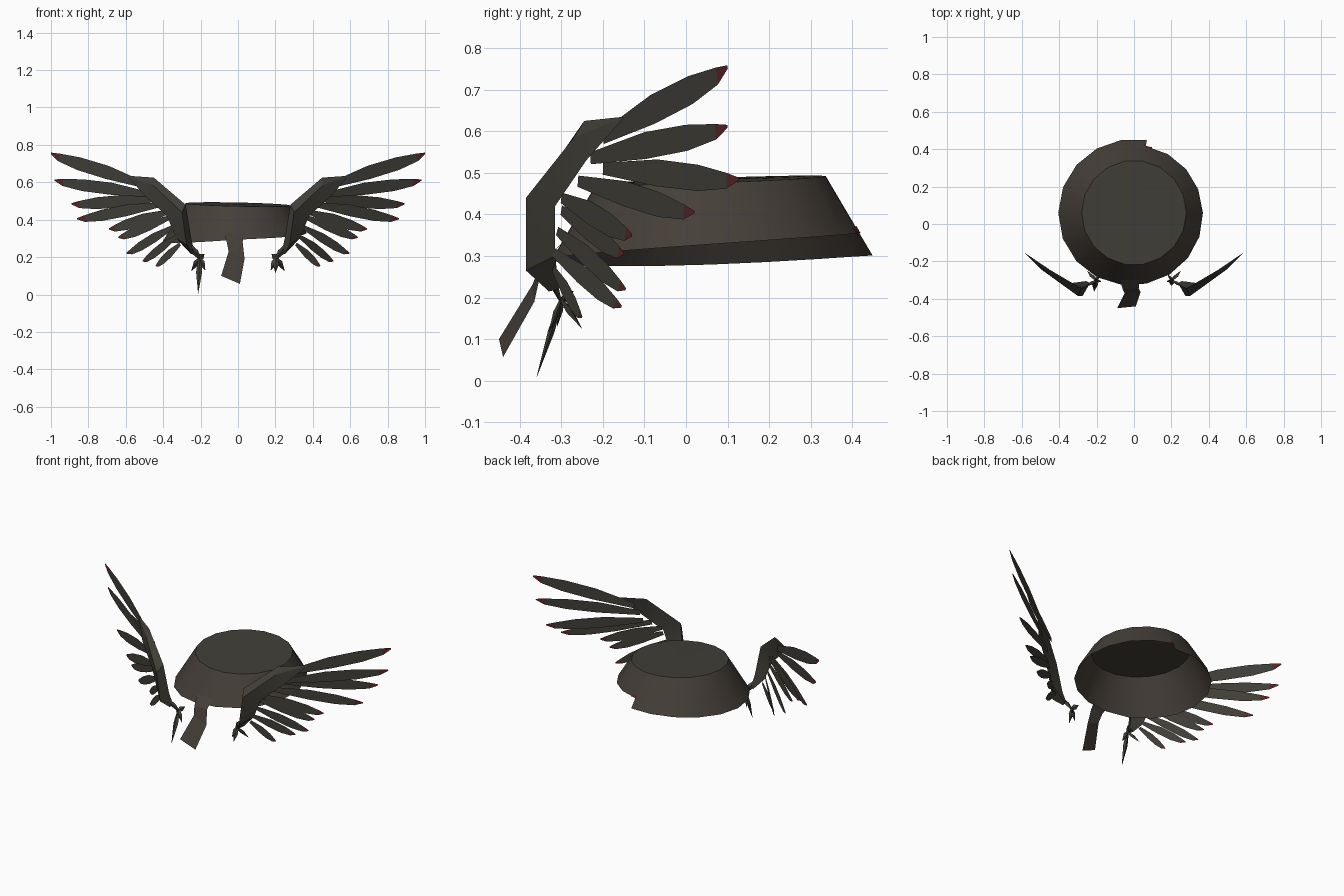
import bpy, bmesh, math
from mathutils import Vector

cube = bpy.data.objects.get("Cube")
if cube:
    bpy.data.objects.remove(cube, do_unlink=True)


def material(name, rgb):
    m = bpy.data.materials.new(name)
    m.use_nodes = True
    m.diffuse_color = (*rgb, 1)
    bsdf = m.node_tree.nodes["Principled BSDF"]
    bsdf.inputs["Base Color"].default_value = (*rgb, 1)
    bsdf.inputs["Roughness"].default_value = 0.9
    return m


CLOTH = material("brown cloth", (0.060, 0.049, 0.040))
PLUME = material("charcoal feather", (0.053, 0.049, 0.039))
RED = material("dark red", (0.10, 0.018, 0.020))


def add_object(name, rows, mats, closed=False, cap_start=False, cap_end=False, tip_mat=0, smooth=None):
    """Skin a list of equally long point rows into a surface."""
    bm = bmesh.new()
    vs = [[bm.verts.new(p) for p in row] for row in rows]
    n = len(rows[0])
    for i in range(len(rows) - 1):
        for j in range(n if closed else n - 1):
            k = (j + 1) % n
            f = bm.faces.new((vs[i][j], vs[i][k], vs[i + 1][k], vs[i + 1][j]))
            if i == len(rows) - 2:
                f.material_index = tip_mat
    if cap_start:
        bm.faces.new(vs[0])
    if cap_end:
        bm.faces.new(vs[-1])
    bmesh.ops.remove_doubles(bm, verts=bm.verts, dist=0.0005)
    bmesh.ops.recalc_face_normals(bm, faces=bm.faces)
    me = bpy.data.meshes.new(name)
    bm.to_mesh(me)
    bm.free()
    for m in mats:
        me.materials.append(m)
    ob = bpy.data.objects.new(name, me)
    bpy.context.collection.objects.link(ob)
    if smooth:
        bpy.ops.object.select_all(action='DESELECT')
        ob.select_set(True)
        bpy.context.view_layer.objects.active = ob
        bpy.ops.object.shade_smooth_by_angle(angle=math.radians(smooth))
    return ob


# Headband: open-bottomed flared cap whose lower rim winds down to a step at the back
SEG = 18
CENTRE = Vector((0, 0.06, 0))
top, rim = [], []
for i in range(SEG + 1):
    t = i / SEG
    a = math.radians(80) - math.tau * t
    d = Vector((math.cos(a), math.sin(a), 0))
    z_top = 0.482 + 0.010 * d.y - 0.006 * d.x
    z_rim = 0.355 - 0.055 * t - 0.035 * math.sin(math.pi * t) ** 2
    z_rim -= 0.02 * math.sin(math.pi * t) * max(0, -d.x)
    r = 0.28 + (z_top - z_rim) * 0.6
    top.append(CENTRE + d * 0.28 + Vector((0, 0, z_top)))
    rim.append(CENTRE + d * r + Vector((0, 0, z_rim)))
add_object("headband_wall", [top, rim], [CLOTH], smooth=40)
add_object("headband_top", [top[:-1], [CENTRE + Vector((0, 0, 0.484))] * SEG], [PLUME], closed=True)

# Small red corner where the band overlaps at the back
c = rim[0]
add_object("overlap_corner", [[c + Vector((-0.01, 0.004, 0)), c + Vector((0.035, -0.006, 0))],
                              [c + Vector((-0.005, -0.006, 0.017)), c + Vector((0.03, -0.016, 0.012))]], [RED])

# Hanging cloth tail at the front
tail = [((-0.075, -0.30, 0.33), (0.03, -0.30, 0.33)),
        ((-0.06, -0.35, 0.28), (0.025, -0.345, 0.28)),
        ((-0.05, -0.37, 0.23), (0.035, -0.365, 0.19)),
        ((-0.09, -0.45, 0.10), (0.01, -0.44, 0.057))]
add_object("cloth_tail", tail, [CLOTH])

# Wing arm: sections of inner edge, front ridge and outer edge
ARM = [((0.235, -0.315, 0.235), (0.245, -0.33, 0.215), (0.255, -0.305, 0.22)),
       ((0.25, -0.33, 0.30), (0.275, -0.385, 0.265), (0.33, -0.315, 0.30)),
       ((0.28, -0.345, 0.48), (0.30, -0.385, 0.44), (0.38, -0.315, 0.42)),
       ((0.45, -0.245, 0.625), (0.455, -0.27, 0.585), (0.50, -0.24, 0.53)),
       ((0.59, -0.15, 0.635), (0.59, -0.15, 0.634), (0.59, -0.15, 0.632))]

# Feathers: root, tip and half width, from top to bottom
FEATHERS = [((0.50, -0.20, 0.585), (1.00, 0.10, 0.755), 0.040),
            ((0.48, -0.23, 0.535), (0.98, 0.10, 0.612), 0.036),
            ((0.44, -0.20, 0.510), (0.89, 0.127, 0.485), 0.036),
            ((0.42, -0.26, 0.480), (0.86, 0.02, 0.405), 0.034),
            ((0.38, -0.30, 0.440), (0.69, -0.13, 0.350), 0.032),
            ((0.37, -0.30, 0.410), (0.64, -0.15, 0.305), 0.030),
            ((0.35, -0.31, 0.360), (0.595, -0.145, 0.220), 0.028),
            ((0.33, -0.32, 0.310), (0.51, -0.155, 0.178), 0.026),
            ((0.31, -0.32, 0.270), (0.44, -0.25, 0.152), 0.022)]

# Feather outline: position along the shaft, upper and lower offset
OUTLINE = [(0, 0.4, -0.4), (0.4, 0.9, -0.9), (0.7, 0.75, -1.0), (0.91, 0.35, -0.7), (1, 0.1, -0.1)]


def feather(name, root, tip, half, side):
    root, tip = Vector(root), Vector(tip)
    d = tip - root
    normal = Vector((d.y, -d.x, 0)).normalized()
    up = normal.cross(d).normalized()
    if up.z < 0:
        up = -up
    rows = []
    for u, hi, lo in OUTLINE:
        p = root + d * u
        row = [p + up * half * hi, p + up * half * lo]
        rows.append([Vector((q.x * side, q.y, q.z)) for q in row])
    add_object(name, rows, [PLUME, RED], tip_mat=1)


def spike(name, start, end, r, side):
    """Flattened pointed toe, widest a third of the way along."""
    start, end = Vector(start), Vector(end)
    d = (end - start).normalized()
    a = d.cross(Vector((0, 1, 0))).normalized()
    b = d.cross(a)
    rows = []
    for u, s in ((0, 0.5), (0.4, 1), (1, 0.03)):
        p = start.lerp(end, u)
        ring = [p + a * r * s, p + b * r * s * 0.5, p - a * r * s, p - b * r * s * 0.5]
        rows.append([Vector((q.x * side, q.y, q.z)) for q in ring])
    add_object(name, rows, [PLUME], closed=True, cap_start=True)


PALM = (0.205, -0.30, 0.195)
for label, side in (("left", 1), ("right", -1)):
    arm = [[(x * side, y, z) for x, y, z in row] for row in ARM]
    add_object(label + "_wing_arm", arm, [PLUME], closed=True, cap_start=True, smooth=25)
    for i, (root, tip, half) in enumerate(FEATHERS):
        feather(f"{label}_feather_{i + 1}", root, tip, half, side)
    # Clawed hand
    spike(label + "_wrist", (0.255, -0.33, 0.26), (0.19, -0.295, 0.175), 0.018, side)
    long_toe = (0.20, -0.33, 0.115) if side > 0 else (0.213, -0.36, 0.006)
    for j, end in enumerate((long_toe, (0.25, -0.25, 0.125), (0.175, -0.31, 0.13), (0.18, -0.27, 0.215))):
        spike(f"{label}_claw_{j + 1}", PALM, end, 0.016, side)
